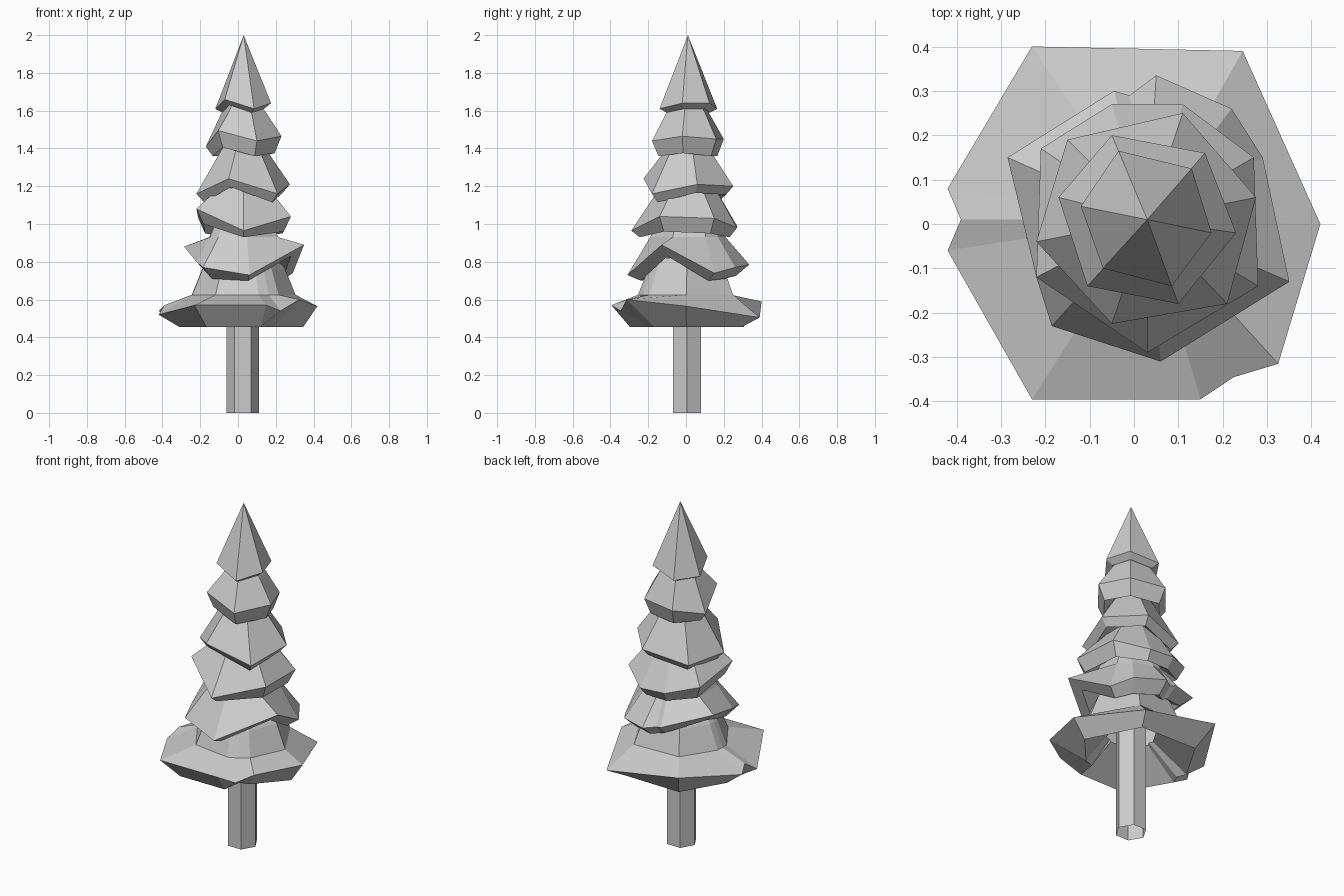
import bpy
import bmesh
from math import cos, sin, pi
from mathutils import Vector

default_cube = bpy.data.objects.get("Cube")
if default_cube:
    bpy.data.objects.remove(default_cube, do_unlink=True)

# single flat colour
grey = bpy.data.materials.new("plain_grey")
grey.use_nodes = True
colour = (0.6, 0.6, 0.6, 1)
grey.diffuse_color = colour
grey.node_tree.nodes["Principled BSDF"].inputs["Base Color"].default_value = colour

AXIS = Vector((0.03, 0.01, 0))


def loft(name, rings, apex=None):
    """Open shell through rings of equal length, bottom to top, with an optional tip."""
    bm = bmesh.new()
    loops = [[bm.verts.new(p) for p in ring] for ring in rings]
    n = len(loops[0])
    for low, high in zip(loops, loops[1:]):
        for i in range(n):
            j = (i + 1) % n
            bm.faces.new((low[i], low[j], high[j], high[i]))
    if apex:
        tip = bm.verts.new(apex)
        for i in range(n):
            bm.faces.new((loops[-1][i], loops[-1][(i + 1) % n], tip))
    mesh = bpy.data.meshes.new(name)
    bm.to_mesh(mesh)
    bm.free()
    mesh.materials.append(grey)
    obj = bpy.data.objects.new(name, mesh)
    bpy.context.collection.objects.link(obj)


def outward(p):
    """Horizontal offset of a point from the tree's axis."""
    return Vector((p[0], p[1], 0)) - AXIS


def up(z):
    return Vector((0, 0, z))


def tier(name, rim, tuck, drop, floor, uppers=(), apex=None):
    """Branch skirt: hollow underside, ragged rim, then rings narrowing upward.
    A fourth value on a rim point replaces the tuck there."""
    hollow = [AXIS + outward(p) * 0.3 + up(floor + 0.14) for p in rim]
    under = [AXIS + outward(p) * (p[3] if len(p) > 3 else tuck)
             + up(max(floor, p[2] - drop)) for p in rim]
    rings = [hollow, under, [p[:3] for p in rim]]
    for radius, z in uppers:
        rings.append([AXIS + outward(p).normalized() * radius + up(z) for p in rim])
    loft(name, rings, apex)


# hollow six-sided trunk
loft("trunk", [[(0.025 + 0.085 * cos(i * pi / 3), 0.005 + 0.085 * sin(i * pi / 3), z)
                for i in range(6)] for z in (0, 0.75)])

# branch tiers from the ground up, rims counter-clockwise
tier("bottom_branches",
     [(-.23, .40, .59), (-.42, .08, .54), (-.39, .01, .57), (-.42, -.06, .52),
      (-.23, -.395, .57), (.15, -.395, .57), (.225, -.345, .54, .55),
      (.325, -.315, .60, .55), (.42, 0, .565, .81), (.245, .39, .505)],
     0.76, 1, 0.456, [(0.275, 0.625), (0.22, 0.76), (0.18, 0.82)])

tier("second_branches",
     [(-.285, .15, .88), (-.22, -.12, .80), (-.185, -.23, .77), (.06, -.31, .73),
      (.35, -.13, .89), (.29, .15, .74), (.22, .26, .77), (.05, .335, .785),
      (-.01, .29, .79), (-.045, .30, .80)],
     0.78, 0.06, 0.70, [(0.2, 0.93), (0.17, 1.0)])

tier("third_branches",
     [(-.21, .17, 1.03), (-.22, -.12, 1.08), (.03, -.29, .965), (.28, -.14, 1.04),
      (.27, .15, 1.03), (.11, .27, .98), (-.05, .27, .99)],
     0.85, 0.08, 0.93, [(0.15, 1.19)])

tier("fourth_branches",
     [(-.15, .19, 1.15), (-.22, -.04, 1.16), (-.05, -.225, 1.24), (.21, -.18, 1.16),
      (.275, .06, 1.21), (.11, .25, 1.20)],
     0.84, 0.045, 1.11, [(0.11, 1.41)])

tier("fifth_branches",
     [(-.05, .20, 1.45), (-.17, .06, 1.41), (-.105, -.14, 1.495), (.10, -.18, 1.44),
      (.23, -.02, 1.465), (.16, .16, 1.45)],
     0.82, 0.09, 1.36, [(0.12, 1.59), (0.09, 1.63)])

tier("treetop",
     [(-.035, .165, 1.61), (-.12, .04, 1.61), (-.07, -.10, 1.66), (.085, -.14, 1.61),
      (.175, -.02, 1.64), (.13, .125, 1.64)],
     0.75, 0.03, 1.59, apex=(0.03, 0.01, 2))
